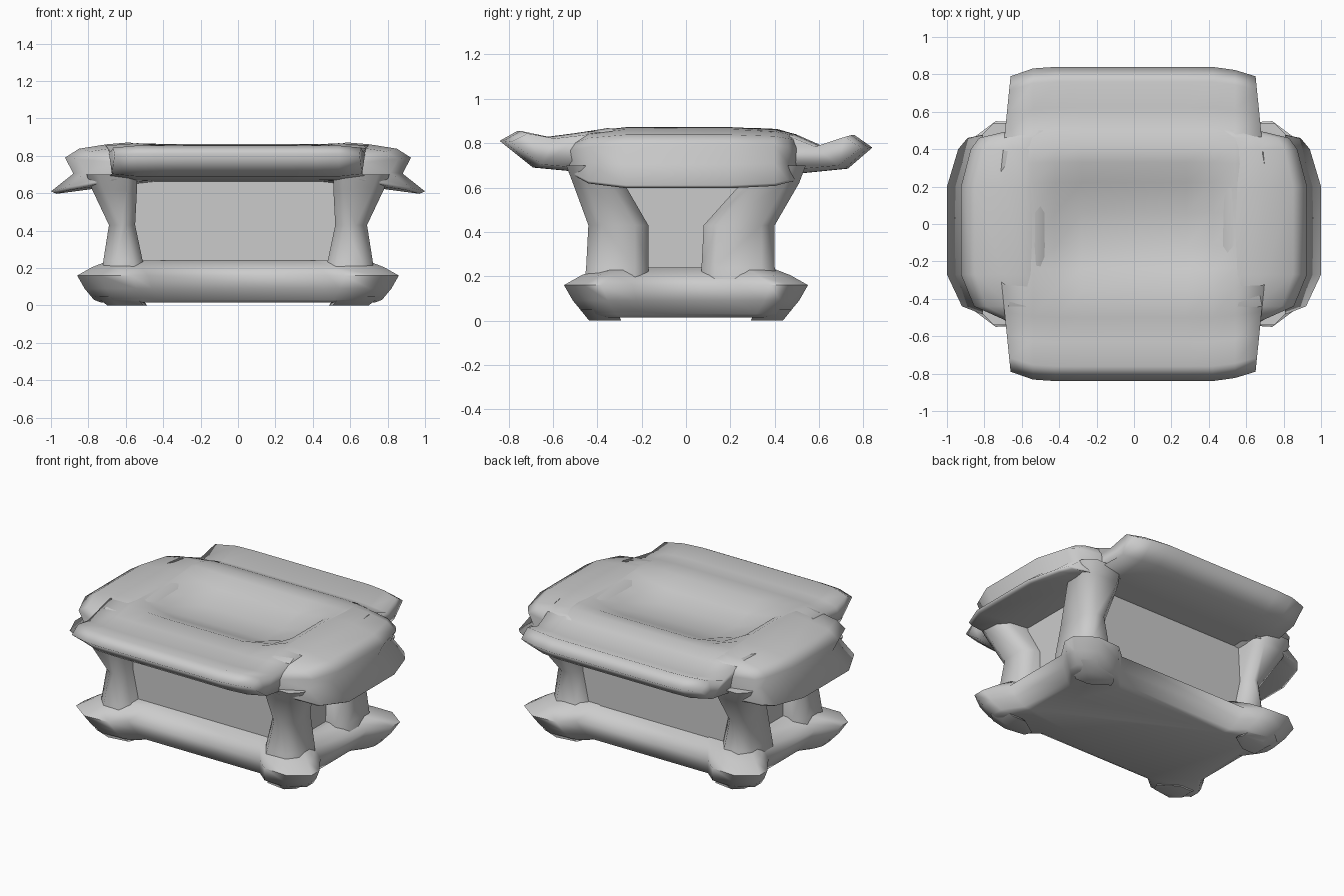
import bpy, bmesh, math

if "Cube" in bpy.data.objects:
    bpy.data.objects.remove(bpy.data.objects["Cube"])

stone = bpy.data.materials.new("grey stone")
stone.use_nodes = True
stone.diffuse_color = (0.6, 0.6, 0.6, 1)
stone.node_tree.nodes["Principled BSDF"].inputs["Base Color"].default_value = (0.6, 0.6, 0.6, 1)


def loft(name, rings, angle=80):
    """Skin a row of equal closed rings and cap both ends."""
    bm = bmesh.new()
    rows = [[bm.verts.new(p) for p in ring] for ring in rings]
    n = len(rows[0])
    for a, b in zip(rows, rows[1:]):
        for i in range(n):
            j = (i + 1) % n
            bm.faces.new((a[i], a[j], b[j], b[i]))
    bm.faces.new(rows[0])
    bm.faces.new(rows[-1])
    bmesh.ops.recalc_face_normals(bm, faces=bm.faces)
    mesh = bpy.data.meshes.new(name)
    bm.to_mesh(mesh)
    bm.free()
    ob = bpy.data.objects.new(name, mesh)
    bpy.context.collection.objects.link(ob)
    mesh.materials.append(stone)
    bpy.ops.object.select_all(action='DESELECT')
    ob.select_set(True)
    bpy.context.view_layer.objects.active = ob
    bpy.ops.object.shade_smooth_by_angle(angle=math.radians(angle))
    return ob


# Base plinth with four bulging corner feet
quarter = [(0.48, 0.46), (0.57, 0.54), (0.74, 0.55), (0.86, 0.46), (0.86, 0.38), (0.77, 0.24)]
outline = (quarter + [(x, -y) for x, y in reversed(quarter)]
           + [(-x, -y) for x, y in quarter] + [(-x, y) for x, y in reversed(quarter)])
levels = [(0.015, 0.13), (0.03, 0.09), (0.09, 0.04), (0.16, 0), (0.205, 0.08), (0.24, 0.17)]
loft("base", [[(x * (1 - d / 0.86), y * (1 - d / 0.55), z) for x, y in outline] for z, d in levels])

# Small pads under the feet
for name, sx, sy in (("front_left", 1, -1), ("front_right", -1, -1), ("back_left", 1, 1), ("back_right", -1, 1)):
    pad = [(0.5, 0.38), (0.52, 0.43), (0.66, 0.45), (0.72, 0.4), (0.72, 0.3), (0.62, 0.3)]
    loft(f"{name}_pad", [[(sx * x * k, sy * y * k, z) for x, y in pad] for z, k in ((0, 0.97), (0.05, 1.06))])

# Recessed walls
loft("core", [[(x, y, z) for x, y in ((-0.59, -0.31), (0.59, -0.31), (0.59, 0.33), (-0.59, 0.33))]
              for z in (0.15, 0.7)], 30)

# Waisted corner posts: height, inner x, outer x, then inner and outer y for front and back
post = [(0.15, 0.46, 0.73, 0.17, 0.46, 0.07, 0.42), (0.24, 0.48, 0.72, 0.17, 0.45, 0.07, 0.4),
        (0.43, 0.52, 0.69, 0.17, 0.44, 0.08, 0.4), (0.62, 0.51, 0.78, 0.28, 0.51, 0.25, 0.51),
        (0.7, 0.51, 0.81, 0.3, 0.54, 0.27, 0.54)]
for side, sx in (("left", 1), ("right", -1)):
    for end, sy in (("front", -1), ("back", 1)):
        rings = []
        for z, x0, x1, f0, f1, b0, b1 in post:
            y0, y1 = (f0, f1) if sy < 0 else (b0, b1)
            if sx < 0:
                x0 += 0.03
            c = 0.06
            shape = [(x0, y0), (x1 - c, y0), (x1, y0 + c), (x1, y1 - c),
                     (x1 - c, y1), (x0 + 0.05, y1), (x0, y1 - 0.06)]
            rings.append([(sx * x, sy * y, z) for x, y in shape])
        loft(f"{end}_{side}_post", rings)

# Main slab: front and back lips, shallow grooves, and a basin that rises towards the sides
slab = [(-0.84, 0.81), (-0.76, 0.855), (-0.63, 0.828), (-0.5, 0.845), (-0.36, 0.852), (-0.24, 0.805),
        (-0.12, 0.768), (0.06, 0.77), (0.22, 0.815), (0.33, 0.858), (0.41, 0.864), (0.5, 0.838),
        (0.62, 0.785), (0.76, 0.836), (0.84, 0.78), (0.73, 0.685), (0.48, 0.66),
        (0, 0.65), (-0.48, 0.67), (-0.69, 0.69)]
rings = []
for x, ky, kz, fill in ((-0.66, 0.94, 0.85, 1), (-0.54, 0.99, 1, 0.95), (-0.42, 1, 1, 0.35), (-0.28, 1, 1, 0),
                        (0.28, 1, 1, 0), (0.42, 1, 1, 0.35), (0.54, 0.98, 1, 0.95), (0.65, 0.94, 0.85, 1)):
    ring = []
    for y, z in slab:
        flare = 0.08 * (1 - abs(y) / 0.84) if abs(x) > 0.6 else 0
        if abs(y) < 0.4 and z > 0.7:
            z += (0.868 - z) * fill
        ring.append((x + math.copysign(flare, x), y * ky, 0.78 + (z - 0.78) * kz))
    rings.append(ring)
loft("top_slab", rings, 120)

# Side wings: rounded upper edge over a drooping lower lip
wing = [(0.4, 0.77), (0.5, 0.85), (0.58, 0.872), (0.7, 0.862), (0.85, 0.838), (0.925, 0.79),
        (0.88, 0.705), (1.0, 0.61), (0.97, 0.597), (0.76, 0.625), (0.4, 0.665)]
stations = [(-0.53, 0.69, 0.5), (-0.44, 0.92, 0.85), (-0.27, 1, 1), (0.2, 1, 1),
            (0.4, 0.94, 0.93), (0.46, 0.89, 0.82), (0.5, 0.7, 0.75)]
for side, s in (("left", 1), ("right", -1)):
    rings = []
    for y, kx, kz in stations:
        rings.append([(s * (0.4 + (x - 0.4) * (kx - 0.4) / 0.6), y, 0.74 + (z - 0.74) * kz)
                      for x, z in wing])
    loft(f"{side}_wing", rings, 120)
